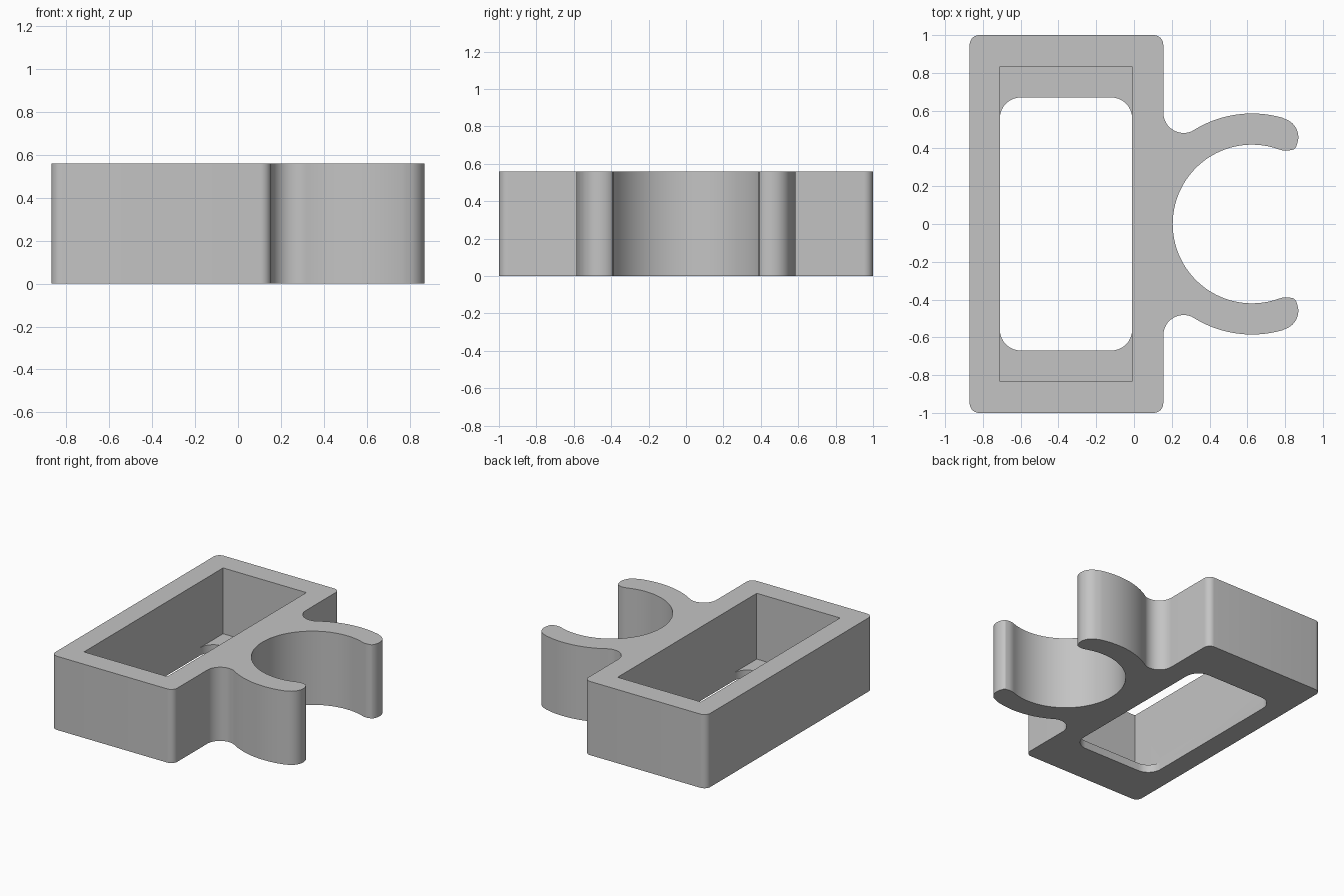
import bpy
import bmesh
from math import radians, sin, cos, atan2, degrees

cube = bpy.data.objects.get("Cube")
if cube:
    bpy.data.objects.remove(cube, do_unlink=True)

HEIGHT, FLOOR = 0.56, 0.06

grey = bpy.data.materials.new("plain grey")
grey.use_nodes = True
colour = (0.55, 0.55, 0.55, 1)
grey.diffuse_color = colour
grey.node_tree.nodes["Principled BSDF"].inputs["Base Color"].default_value = colour


def arc(cx, cy, r, start, end, steps):
    """Points along an arc, angles in degrees."""
    angles = [radians(start + (end - start) * i / steps) for i in range(steps + 1)]
    return [(cx + r * cos(a), cy + r * sin(a)) for a in angles]


def rounded_corner(x, y, r, start):
    """Quarter-circle corner centred at x, y."""
    return arc(x, y, r, start, start + 90, 8)


def prism(name, outline, bottom, top):
    """Extrude a closed outline between two heights."""
    bm = bmesh.new()
    base = bm.faces.new([bm.verts.new((x, y, bottom)) for x, y in outline])
    result = bmesh.ops.extrude_face_region(bm, geom=[base])
    verts = [v for v in result["geom"] if isinstance(v, bmesh.types.BMVert)]
    bmesh.ops.translate(bm, verts=verts, vec=(0, 0, top - bottom))
    bmesh.ops.recalc_face_normals(bm, faces=bm.faces)
    mesh = bpy.data.meshes.new(name)
    bm.to_mesh(mesh)
    bm.free()
    obj = bpy.data.objects.new(name, mesh)
    bpy.context.collection.objects.link(obj)
    mesh.materials.append(grey)
    return obj


# Back half of the outline: clip opening, rounded tip, arm, fillet, box corners
clip_x, inner_r, outer_r = 0.625, 0.42, 0.585
tip_x, tip_y, tip_r = 0.77, 0.46, 0.1
fillet_x, fillet_y, fillet_r = 0.263, 0.59, 0.108
tip_angle = degrees(atan2(tip_y, tip_x - clip_x))
root_angle = degrees(atan2(fillet_y, fillet_x - clip_x))

half = arc(clip_x, 0, inner_r, 180, 70, 40)
half += [(0.79, 0.389), (0.815, 0.388), (0.845, 0.394), (0.857, 0.405)]
half += arc(tip_x, tip_y, tip_r, -18, tip_angle, 14)
half += arc(clip_x, 0, outer_r, tip_angle, root_angle, 28)[1:]
half += arc(fillet_x, fillet_y, fillet_r, root_angle - 180, -180, 16)[1:]
half += rounded_corner(0.105, 0.95, 0.05, 0)
half += rounded_corner(-0.82, 0.95, 0.05, 90)
outline = half + [(x, -y) for x, y in reversed(half[1:])]
holder = prism("clip_holder", outline, 0, HEIGHT)

# Square pocket from above, and a shorter rounded opening through the floor
left, right = -0.71, -0.01
pocket = prism("pocket_cutter",
               [(left, -0.835), (right, -0.835), (right, 0.835), (left, 0.835)],
               FLOOR, HEIGHT + 0.1)
r = 0.11
slot = []
for x, y, start in ((right - r, 0.67 - r, 0), (left + r, 0.67 - r, 90),
                    (left + r, r - 0.67, 180), (right - r, r - 0.67, 270)):
    slot += rounded_corner(x, y, r, start)
opening = prism("floor_opening_cutter", slot, -0.1, FLOOR + 0.1)

bpy.ops.object.select_all(action="DESELECT")
bpy.context.view_layer.objects.active = holder
holder.select_set(True)
for cutter in (pocket, opening):
    cutter.hide_render = True
    cut = holder.modifiers.new(cutter.name, "BOOLEAN")
    cut.operation = "DIFFERENCE"
    cut.solver = "EXACT"
    cut.object = cutter
    bpy.ops.object.modifier_apply(modifier=cut.name)
    bpy.data.objects.remove(cutter, do_unlink=True)

bpy.ops.object.shade_smooth_by_angle(angle=radians(30))
